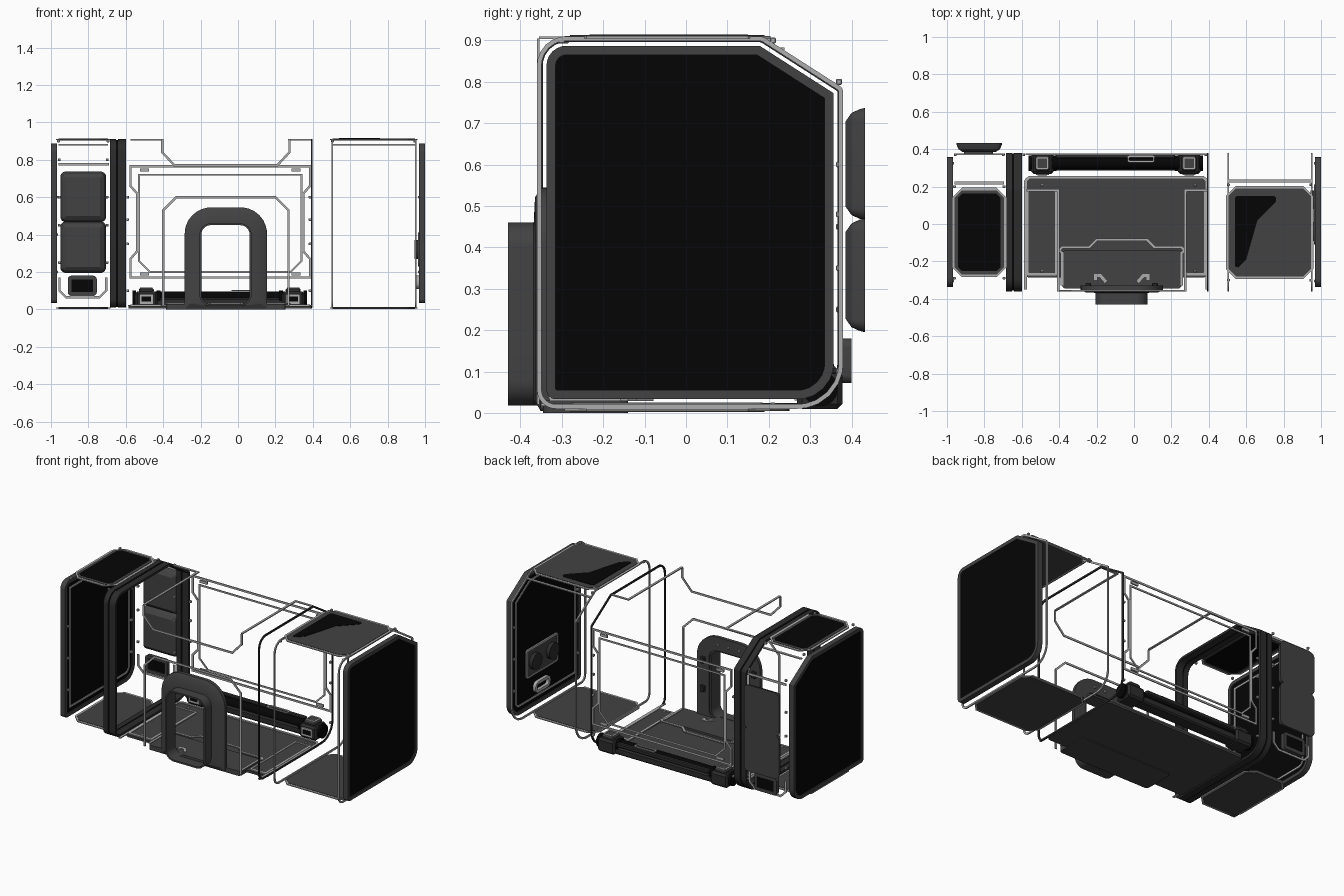
import bpy, bmesh, math
from mathutils import Vector

cube = bpy.data.objects.get("Cube")
if cube:
    bpy.data.objects.remove(cube, do_unlink=True)


def material(name, value):
    mat = bpy.data.materials.new(name)
    mat.use_nodes = True
    colour = (value, value, value, 1)
    mat.diffuse_color = colour
    mat.node_tree.nodes["Principled BSDF"].inputs["Base Color"].default_value = colour
    return mat


BLACK = material("black", 0.0016)
DARK = material("dark grey", 0.055)
CHARCOAL = material("charcoal", 0.025)
LIGHT = material("light grey", 0.42)
made = []


def finish(name, bm, mat):
    bmesh.ops.recalc_face_normals(bm, faces=bm.faces)
    mesh = bpy.data.meshes.new(name)
    bm.to_mesh(mesh)
    bm.free()
    mesh.materials.append(mat)
    obj = bpy.data.objects.new(name, mesh)
    bpy.context.collection.objects.link(obj)
    made.append(obj)


def mitre(before, p, after, d):
    """Corner point p moved sideways by d, staying parallel to both sides."""
    a, b = (p - before).normalized(), (after - p).normalized()
    na, nb = Vector((-a.y, a.x)), Vector((-b.y, b.x))
    return p + (na + nb) * d / (1 + na.dot(nb))


def inset(corners, d):
    """Move every side of a counter-clockwise outline inwards."""
    pts = [Vector(c[:2]) for c in corners]
    moved = [mitre(pts[i - 1], p, pts[(i + 1) % len(pts)], d) for i, p in enumerate(pts)]
    return [(m.x, m.y, max(c[2] - d, 0.004)) for m, c in zip(moved, corners)]


def rounded(corners, segs=6):
    """Outline with each corner replaced by an arc (one segment = chamfer)."""
    pts = []
    for i, (x, y, r) in enumerate(corners):
        p = Vector((x, y))
        u = (Vector(corners[i - 1][:2]) - p).normalized()
        v = (Vector(corners[(i + 1) % len(corners)][:2]) - p).normalized()
        half = u.angle(v) / 2
        centre = p + (u + v).normalized() * r / math.sin(half)
        start, end = p + u * r / math.tan(half), p + v * r / math.tan(half)
        for k in range(segs + 1):
            d = (start - centre).lerp(end - centre, k / segs)
            if segs > 1:
                d = d.normalized() * r
            pts.append(centre + d)
    return pts


def rect(x0, x1, y0, y1, r=0.01):
    return [(x0, y0, r), (x1, y0, r), (x1, y1, r), (x0, y1, r)]


def place(axis, p, d):
    return {"x": (d, p[0], p[1]), "y": (p[0], d, p[1]), "z": (p[0], p[1], d)}[axis]


def loft(name, axis, sections, mat, closed=False, segs=6):
    """Skin a list of (outline, depth); closed makes a hollow band."""
    bm = bmesh.new()
    rows = [[bm.verts.new(place(axis, p, d)) for p in rounded(c, segs)] for c, d in sections]
    n = len(rows[0])
    for a, b in zip(rows, rows[1:] + (rows[:1] if closed else [])):
        for i in range(n):
            j = (i + 1) % n
            bm.faces.new((a[i], a[j], b[j], b[i]))
    if not closed:
        bm.faces.new(rows[0])
        bm.faces.new(rows[-1])
    finish(name, bm, mat)


def plate(name, axis, outline, lo, hi, mat, segs=6):
    loft(name, axis, [(outline, lo), (outline, hi)], mat, segs=segs)


def band(name, axis, outer, inner, lo, hi, mat, segs=6):
    loft(name, axis, [(outer, lo), (outer, hi), (inner, hi), (inner, lo)], mat, True, segs)


def border(name, axis, outline, depth, width=0.014, segs=6):
    """Flat light strip just inside an outline."""
    band(name, axis, outline, inset(outline, width), depth - 0.003, depth + 0.003, LIGHT, segs)


def trim(name, axis, path, depth, width=0.014, cyclic=False):
    """Flat light strip along a path."""
    pts = [Vector(p) for p in path]
    n = len(pts)
    bm = bmesh.new()
    rows = []
    for i, p in enumerate(pts):
        before = pts[i - 1] if i or cyclic else p * 2 - pts[1]
        after = pts[(i + 1) % n] if i < n - 1 or cyclic else p * 2 - pts[i - 1]
        left, right = (mitre(before, p, after, s * width / 2) for s in (1, -1))
        rows.append([bm.verts.new(place(axis, q, depth + h))
                     for q, h in ((left, -0.003), (right, -0.003), (right, 0.003), (left, 0.003))])
    for i in range(n if cyclic else n - 1):
        a, b = rows[i], rows[(i + 1) % n]
        for k in range(4):
            bm.faces.new((a[k], a[(k + 1) % 4], b[(k + 1) % 4], b[k]))
    if not cyclic:
        bm.faces.new(rows[0])
        bm.faces.new(rows[-1])
    finish(name, bm, LIGHT)


def mirrored(half, cx):
    """Complete a path by reflecting it about x = cx."""
    return half + [(2 * cx - x, y) for x, y in reversed(half)]


def box(name, x0, x1, y0, y1, z0, z1, mat, bevel=0.0):
    bm = bmesh.new()
    bmesh.ops.create_cube(bm, size=1)
    for v in bm.verts:
        v.co = ((x0 + x1) / 2 + v.co.x * (x1 - x0), (y0 + y1) / 2 + v.co.y * (y1 - y0),
                (z0 + z1) / 2 + v.co.z * (z1 - z0))
    if bevel:
        bmesh.ops.bevel(bm, geom=bm.edges[:], offset=bevel, segments=1, affect="EDGES")
    finish(name, bm, mat)


def rivet(name, x, y, z, r=0.007):
    box(name, x - r, x + r, y - r, y + r, z - r, z + r, LIGHT, 0.002)


def drum(name, centre, radius, length, mat):
    bm = bmesh.new()
    bmesh.ops.create_cone(bm, cap_ends=True, segments=24, radius1=radius, radius2=radius, depth=length)
    for v in bm.verts:
        v.co = Vector((v.co.z, v.co.x, v.co.y)) + Vector(centre)
    finish(name, bm, mat)


# Hull cross-section in y and z
HULL = [(-0.36, 0.01, 0.045), (0.38, 0.01, 0.11), (0.38, 0.785, 0.02),
        (0.185, 0.91, 0.03), (-0.36, 0.91, 0.07)]

# End walls: rim, black panel, inner trim and rivets
for side, s in (("left", 1), ("right", -1)):
    lo, hi = sorted((0.967 * s, s))
    band(side + "_end_rim", "x", inset(HULL, 0.023), inset(HULL, 0.045), lo, hi, DARK)
    lo, hi = sorted((0.974 * s, 0.994 * s))
    plate(side + "_end_panel", "x", inset(HULL, 0.043), lo, hi, BLACK)
    border(side + "_end_inner_trim", "x", inset(HULL, 0.07), 0.972 * s, 0.012)
    for y in (-0.305, 0.325):
        for z in (0.2, 0.4, 0.6):
            rivet(side + "_end_rivet", 0.97 * s, y, z)

# Heavy double ring on the right, thin seals elsewhere
for name, lo, hi in (("ring_outer", -0.685, -0.652), ("ring_inner", -0.642, -0.6)):
    band(name, "x", HULL, inset(HULL, 0.014), lo, hi, CHARCOAL)
band("ring_groove", "x", inset(HULL, 0.004), inset(HULL, 0.012), -0.655, -0.638, BLACK)
for name, x, mat in (("middle", 0.395, CHARCOAL), ("left", 0.503, LIGHT), ("left_end", 0.95, LIGHT)):
    band(name + "_seal", "x", HULL, inset(HULL, 0.011), x - 0.004, x + 0.004, mat)

# Roof and floor panels of both end bays
for side, x0, x1, y0, y1, core in (("right", -0.96, -0.695, -0.27, 0.18, BLACK),
                                   ("left", 0.505, 0.945, -0.28, 0.19, DARK)):
    outline = rect(x0, x1, y0, y1, 0.04)
    for level, lo, hi in (("roof", 0.903, 0.913), ("floor", 0.002, 0.012)):
        colour = core if level == "roof" else DARK
        plate(f"{side}_{level}_panel", "z", inset(outline, 0.018), lo, hi, colour, 1)
        band(f"{side}_{level}_border", "z", outline, inset(outline, 0.018), lo, hi, DARK, 1)
        border(f"{side}_{level}_trim", "z", inset(outline, -0.014), (lo + hi) / 2, 0.014, 1)
    trim(side + "_roof_back_trim", "z", [(x0, y1 + 0.04), (x1, y1 + 0.04)], 0.88, 0.016)
    for x in (x0, x1):
        for y in (y0 - 0.02, y1 + 0.02):
            rivet(side + "_roof_rivet", x, y, 0.9)
patch = [(0.54, -0.25, 0.01), (0.6, -0.19, 0.01), (0.66, 0.02, 0.01), (0.76, 0.12, 0.01),
         (0.76, 0.15, 0.01), (0.54, 0.15, 0.01)]
plate("left_roof_dark_patch", "z", patch, 0.912, 0.915, BLACK, 1)

# Middle bay floor, with raised side strips and front platform
CX, DOOR = -0.095, -0.065
plate("middle_floor", "z", rect(-0.585, 0.395, -0.285, 0.25, 0.02), 0.005, 0.018, DARK)
plate("front_platform", "z", rect(-0.385, 0.255, -0.345, -0.14, 0.02), 0.0, 0.03, DARK)
trim("floor_trim", "z", mirrored([(-0.58, -0.35), (-0.58, 0.23), (-0.56, 0.25)], CX), 0.02)
trim("platform_trim", "z", mirrored([(-0.385, -0.33), (-0.385, -0.155), (-0.4, -0.14), (-0.385, -0.125),
                                     (-0.24, -0.125), (-0.2, -0.085)], DOOR), 0.032)
for s in (-1, 1):
    step = [(-0.205, -0.3), (-0.205, -0.275), (-0.18, -0.275), (-0.15, -0.31)]
    trim("door_step_trim", "z", [(DOOR + s * (x - DOOR), y) for x, y in step], 0.032, 0.016)
for name, x0, x1 in (("right", -0.575, -0.41), ("left", 0.27, 0.385)):
    plate(name + "_floor_strip", "z", rect(x0, x1, -0.27, 0.18), 0.015, 0.022, DARK)
    border(name + "_floor_strip_trim", "z", rect(x0, x1, -0.275, 0.185), 0.022, 0.012)
    for y in (-0.25, 0.21):
        rivet(name + "_floor_rivet", (x0 + x1) / 2, y, 0.018)

# Window trims: roof, upper front, lower front and back
trim("roof_right_trim", "z", [(-0.575, 0.18), (-0.405, 0.18), (-0.405, -0.355)], 0.907)
trim("roof_left_trim", "z", [(0.39, 0.18), (0.275, 0.18), (0.275, -0.355)], 0.907)
trim("front_upper_trim", "y", mirrored([(-0.405, 0.905), (-0.405, 0.84), (-0.34, 0.77)], DOOR), -0.357, 0.012)
trim("front_window_trim", "y", mirrored([(-0.4, 0.02), (-0.4, 0.53), (-0.33, 0.6)], DOOR), -0.357, 0.012)
trim("back_window_trim", "y", mirrored([(-0.575, 0.17), (-0.575, 0.27), (-0.54, 0.31), (-0.54, 0.62),
                                        (-0.575, 0.66), (-0.575, 0.765)], CX), 0.373, 0.012, True)
trim("back_inner_trim", "y", mirrored([(-0.47, 0.2), (-0.53, 0.26), (-0.53, 0.72)], CX), 0.373, 0.01, True)
for x in (-0.5, 0.31):
    for z in (0.19, 0.745):
        box("back_latch", x - 0.025, x + 0.025, 0.368, 0.378, z - 0.008, z + 0.008, LIGHT)
for x in (-0.59, 0.385):
    for z in (0.1, 0.35, 0.48, 0.6):
        rivet("back_rivet", x, 0.37, z)

# Doorway: wide flange and projecting sleeve
outer = [(-0.285, 0.005, 0.01), (0.155, 0.005, 0.01), (0.155, 0.545, 0.14), (-0.285, 0.545, 0.14)]
hole = rect(-0.206, 0.072, 0.018, 0.46, 0.06)
mid = inset(outer, 0.025)
loft("door_flange", "y", [(outer, -0.33), (outer, -0.352), (mid, -0.365), (hole, -0.368), (hole, -0.33)],
     DARK, True, 8)
band("door_sleeve", "y", hole, inset(hole, 0.01), -0.43, -0.34, DARK, 8)
for x in (-0.245, 0.112):
    for z in (0.2, 0.38):
        box("door_hinge", x - 0.015, x + 0.015, -0.335, -0.315, z - 0.02, z + 0.02, CHARCOAL, 0.004)
for x in (-0.14, DOOR, 0.01):
    rivet("door_rivet", x, -0.33, 0.5)

# Back conduit with couplings at both ends
box("conduit_tray", -0.45, 0.26, 0.285, 0.365, 0.015, 0.06, CHARCOAL, 0.008)
drum("conduit_pipe", (CX, 0.325, 0.065), 0.03, 0.72, BLACK)
box("conduit_top_rail", -0.42, 0.22, 0.35, 0.378, 0.07, 0.095, CHARCOAL, 0.005)
border("conduit_handle", "z", rect(-0.035, 0.11, 0.33, 0.365, 0.01), 0.1, 0.009)
for name, x in (("right", -0.49), ("left", 0.295)):
    box(name + "_coupling", x - 0.06, x + 0.06, 0.268, 0.378, 0.01, 0.095, CHARCOAL, 0.012)
    box(name + "_coupling_cap", x - 0.04, x + 0.04, 0.285, 0.365, 0.09, 0.115, DARK, 0.008)
    border(name + "_coupling_cap_trim", "z", rect(x - 0.034, x + 0.034, 0.292, 0.358), 0.115, 0.008)
    box(name + "_coupling_face", x - 0.035, x + 0.035, 0.262, 0.27, 0.03, 0.08, LIGHT)
    box(name + "_coupling_slot", x - 0.026, x + 0.026, 0.258, 0.264, 0.042, 0.068, BLACK)
    for s in (-1, 1):
        drum(name + "_coupling_collar", (x + s * 0.065, 0.325, 0.058), 0.042, 0.02, BLACK)

# Right bay back: two cushions, small hatch and opening trim
for name, z0, z1 in (("upper", 0.466, 0.737), ("lower", 0.195, 0.47)):
    pad = rect(-0.95, -0.705, z0, z1, 0.03)
    loft(name + "_cushion", "y", [(pad, 0.432), (inset(pad, 0.003), 0.42), (inset(pad, 0.012), 0.4),
                                  (inset(pad, 0.032), 0.386)], DARK)
hatch = rect(-0.91, -0.755, 0.072, 0.18, 0.02)
band("hatch_frame", "y", hatch, inset(hatch, 0.02), 0.375, 0.4, DARK)
plate("hatch_panel", "y", inset(hatch, 0.018), 0.382, 0.396, BLACK)
trim("bay_rail_trim", "y", [(-0.96, 0.775), (-0.69, 0.775)], 0.373)
trim("bay_opening_trim", "y", mirrored([(-0.955, 0.17), (-0.955, 0.1), (-0.92, 0.065)], -0.83), 0.373, 0.012)
for x in (-0.955, -0.7):
    for z in (0.25, 0.45, 0.6, 0.8):
        rivet("bay_rivet", x, 0.37, z)

# Control plate with two knobs and a handle inside the left wall
panel = rect(-0.11, 0.21, 0.23, 0.41, 0.02)
plate("control_plate", "x", panel, 0.966, 0.974, DARK)
border("control_plate_trim", "x", panel, 0.966, 0.01)
for y in (-0.04, 0.13):
    drum("control_knob", (0.958, y, 0.32), 0.05, 0.03, CHARCOAL)
grip = rect(-0.02, 0.13, 0.11, 0.18, 0.03)
band("control_grip", "x", grip, inset(grip, 0.018), 0.955, 0.975, LIGHT)

# Smooth curved surfaces, keep edges sharp
bpy.ops.object.select_all(action="DESELECT")
for obj in made:
    obj.select_set(True)
bpy.context.view_layer.objects.active = made[0]
bpy.ops.object.shade_smooth_by_angle(angle=math.radians(30))
